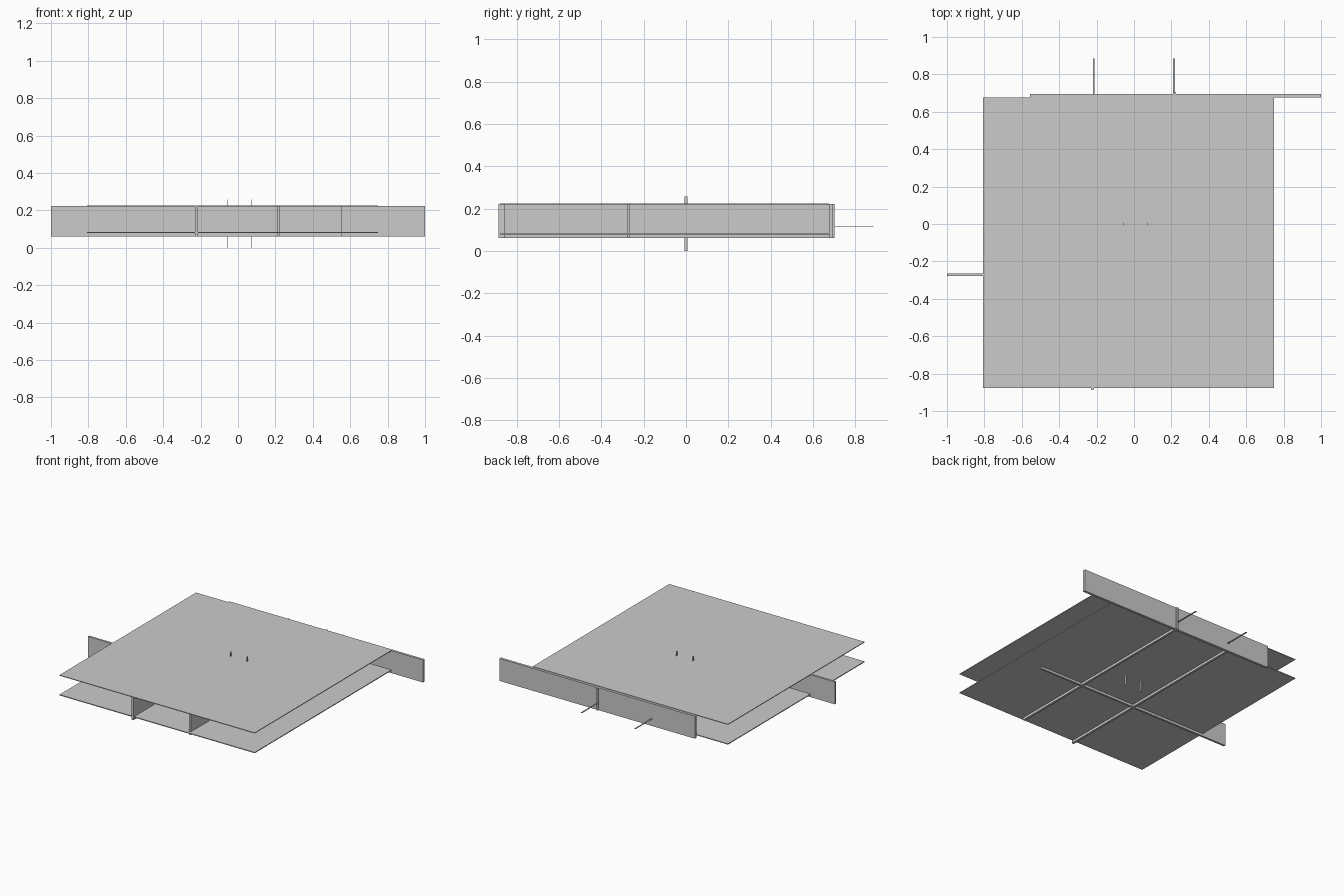
import bpy

if "Cube" in bpy.data.objects:
    bpy.data.objects.remove(bpy.data.objects["Cube"])


def box(name, x, y, z):
    """Axis-aligned box from (min, max) ranges."""
    bpy.ops.mesh.primitive_cube_add(size=1, location=[sum(r) / 2 for r in (x, y, z)])
    ob = bpy.context.object
    ob.name = name
    ob.scale = [r[1] - r[0] for r in (x, y, z)]
    bpy.ops.object.transform_apply(location=False, rotation=False, scale=True)
    return ob


wall_z = (0.061, 0.222)

# Two thin horizontal sheets
for name, z in (("lower_sheet", (0.078, 0.084)), ("upper_sheet", (0.220, 0.225))):
    box(name, (-0.807, 0.748), (-0.878, 0.675), z)

# Staggered upright walls running left-right
box("cross_wall", (-1.0, 0.557), (-0.279, -0.264), wall_z)
box("back_wall", (-0.557, 1.0), (0.676, 0.694), wall_z)

# Staggered upright walls running front-back
box("left_wall", (-0.229, -0.213), (-0.885, 0.675), wall_z)
box("right_wall", (0.209, 0.225), (-0.858, 0.702), wall_z)

# Thin strips poking through the sheets
for i, x in enumerate((-0.058, 0.074)):
    box(f"vertical_strip_{i}", (x - 0.002, x + 0.002), (-0.008, 0.008), (0.0, 0.257))

# Thin strips poking out through the back wall
for i, x in enumerate((-0.215, 0.213)):
    box(f"back_strip_{i}", (x - 0.005, x + 0.005), (0.63, 0.885), (0.113, 0.116))
